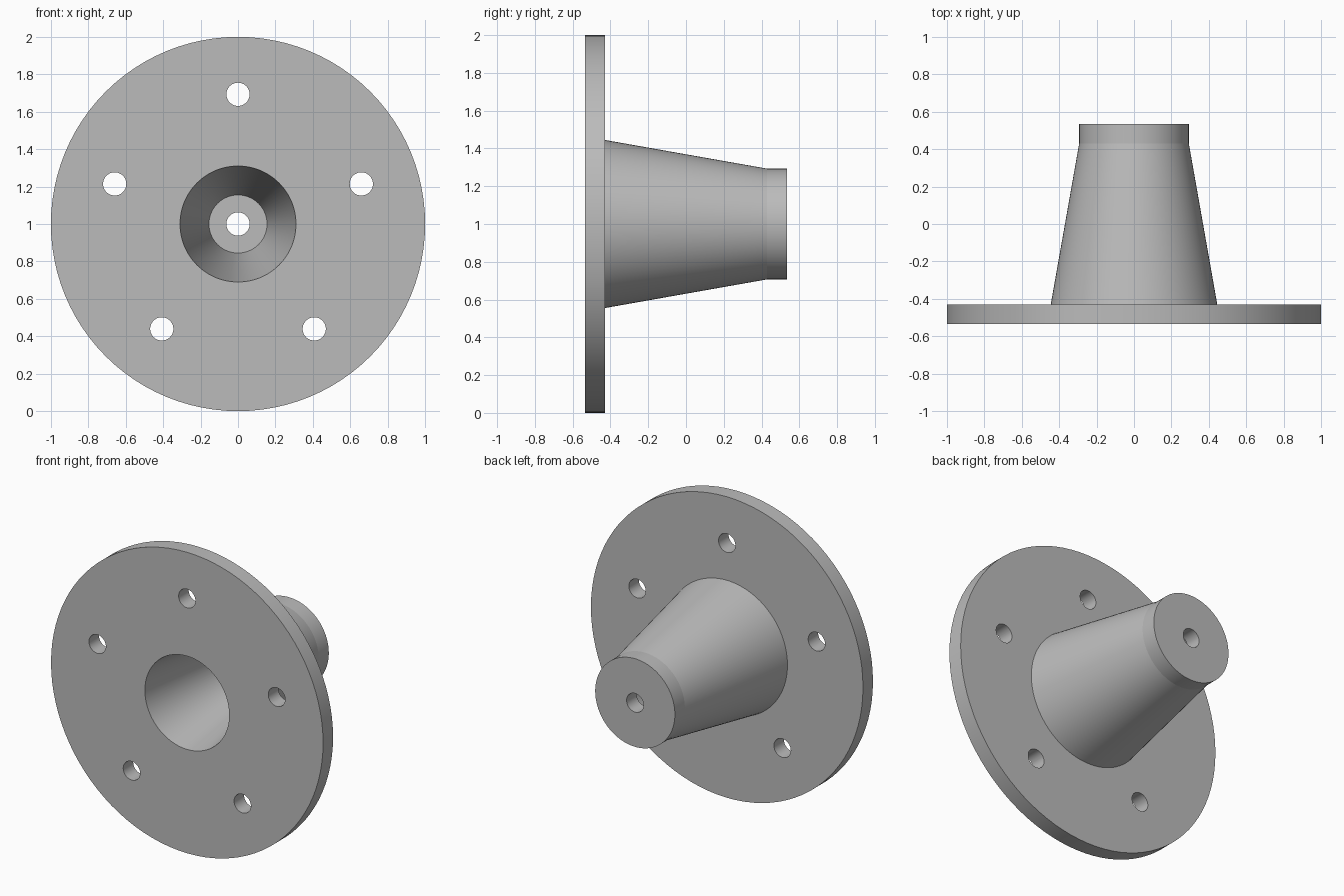
import bpy, bmesh
from math import pi, sin, cos, radians
from mathutils import Matrix, Vector

cube = bpy.data.objects.get("Cube")
if cube:
    bpy.data.objects.remove(cube)

SEGMENTS = 96
HOLE_R = 0.062
BOLT_CIRCLE_R = 0.693
FRONT, FLANGE_BACK, CONE_END, BACK = -0.535, -0.43, 0.43, 0.535

grey = bpy.data.materials.new("plain grey")
grey.use_nodes = True
colour = (0.5, 0.5, 0.5, 1)
grey.diffuse_color = colour
grey.node_tree.nodes["Principled BSDF"].inputs["Base Color"].default_value = colour


def make_object(name, bm):
    bmesh.ops.recalc_face_normals(bm, faces=bm.faces)
    mesh = bpy.data.meshes.new(name)
    bm.to_mesh(mesh)
    bm.free()
    mesh.materials.append(grey)
    obj = bpy.data.objects.new(name, mesh)
    bpy.context.collection.objects.link(obj)
    return obj


def lathe(name, profile):
    """Revolve a closed (radius, y) profile about the horizontal axis at z = 1."""
    bm = bmesh.new()
    verts = [bm.verts.new((r, y, 1)) for r, y in profile]
    edges = [bm.edges.new((a, b)) for a, b in zip(verts, verts[1:] + verts[:1])]
    bmesh.ops.spin(bm, geom=verts + edges, cent=(0, 0, 1), axis=(0, 1, 0),
                   angle=2 * pi, steps=SEGMENTS, use_merge=True)
    bmesh.ops.remove_doubles(bm, verts=bm.verts, dist=0.0001)
    return make_object(name, bm)


# Flange, hollow tapered hub and bored end boss in one turned profile
hub = lathe("flanged_hub", [
    (0.31, FRONT), (1.0, FRONT), (1.0, FLANGE_BACK), (0.445, FLANGE_BACK),
    (0.293, CONE_END), (0.293, BACK), (HOLE_R, BACK), (HOLE_R, CONE_END),
    (0.155, CONE_END),
])

# Five bolt holes through the flange
bm = bmesh.new()
for i in range(5):
    a = radians(90 + 72 * i)
    place = Vector((BOLT_CIRCLE_R * cos(a), FRONT, 1 + BOLT_CIRCLE_R * sin(a)))
    bmesh.ops.create_cone(bm, cap_ends=True, segments=48, radius1=HOLE_R,
                          radius2=HOLE_R, depth=0.5,
                          matrix=Matrix.Translation(place) @ Matrix.Rotation(pi / 2, 4, "X"))
cutter = make_object("bolt_hole_cutter", bm)
cutter.hide_render = True

cut = hub.modifiers.new("bolt_holes", "BOOLEAN")
cut.operation = "DIFFERENCE"
cut.solver = "EXACT"
cut.object = cutter
bpy.ops.object.select_all(action="DESELECT")
hub.select_set(True)
bpy.context.view_layer.objects.active = hub
bpy.ops.object.modifier_apply(modifier=cut.name)
bpy.data.objects.remove(cutter)

# Smooth the round walls, keep the rims sharp (the hub taper bends only slightly)
bpy.ops.object.shade_smooth_by_angle(angle=radians(8))
